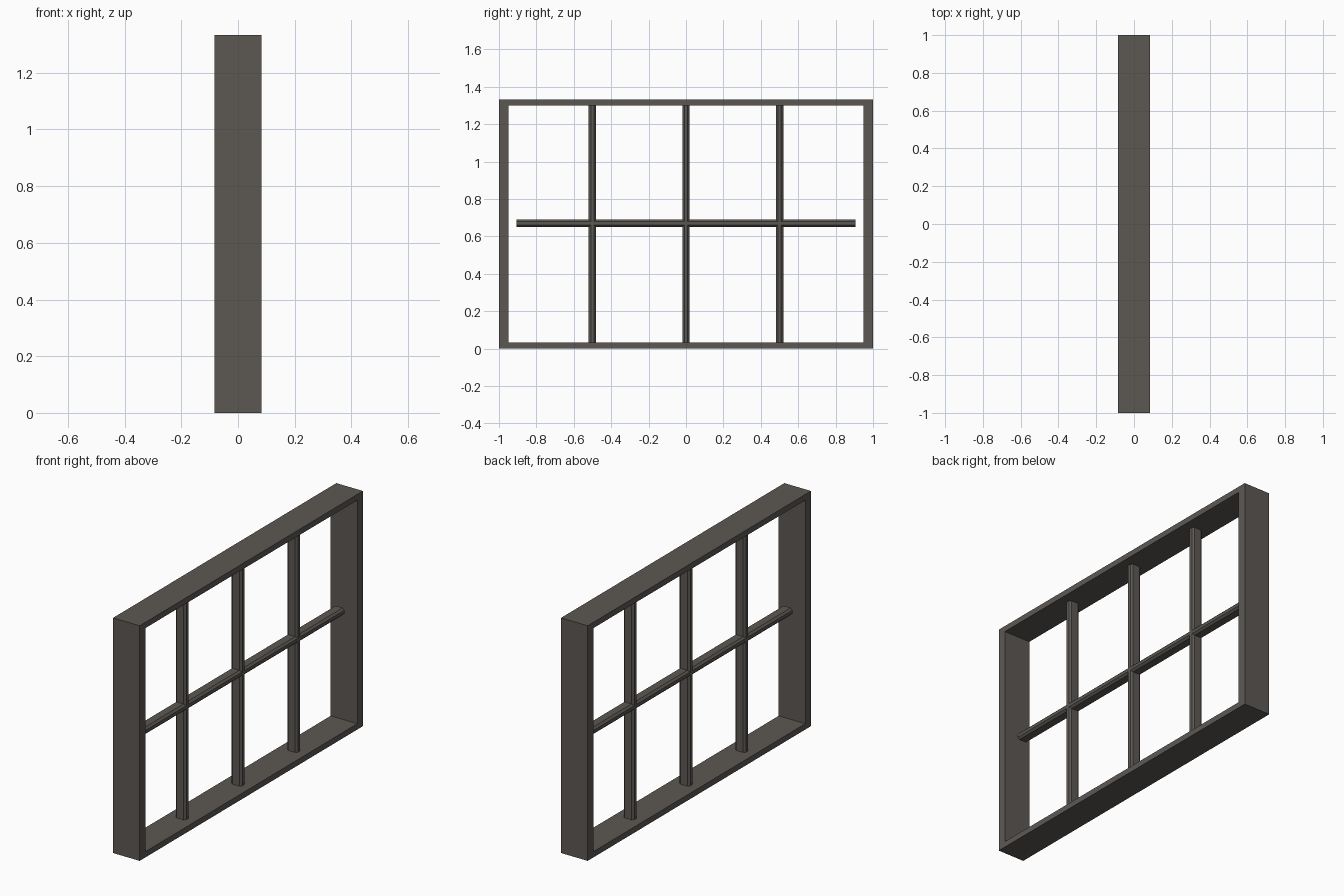
import bpy
import bmesh
from mathutils import Vector

cube = bpy.data.objects.get("Cube")
if cube:
    bpy.data.objects.remove(cube, do_unlink=True)

DEPTH, HEIGHT = 0.167, 1.333
SIDE, RAIL = 0.05, 0.033           # frame member thicknesses
BAR_WIDTH, BAR_DEPTH = 0.04, 0.066
CHAMFER = 0.011

paint = bpy.data.materials.new("dark warm grey")
paint.use_nodes = True
colour = (0.108, 0.099, 0.088, 1)
paint.diffuse_color = colour
paint.node_tree.nodes["Principled BSDF"].inputs["Base Color"].default_value = colour


def make_object(name, bm):
    bmesh.ops.recalc_face_normals(bm, faces=bm.faces)
    mesh = bpy.data.meshes.new(name)
    bm.to_mesh(mesh)
    bm.free()
    mesh.materials.append(paint)
    obj = bpy.data.objects.new(name, mesh)
    bpy.context.collection.objects.link(obj)
    return obj


def extrude_face(bm, points, offset):
    face = bm.faces.new([bm.verts.new(p) for p in points])
    result = bmesh.ops.extrude_face_region(bm, geom=[face], use_keep_orig=True)
    moved = [v for v in result["geom"] if isinstance(v, bmesh.types.BMVert)]
    bmesh.ops.translate(bm, verts=moved, vec=offset)


def glazing_bar(name, start, end):
    """Chamfered bar between two points in the window plane."""
    start, end = Vector(start), Vector(end)
    across = (end - start).normalized().cross(Vector((1, 0, 0)))
    w, d = BAR_WIDTH / 2, BAR_DEPTH / 2
    quarter = [(d, w - CHAMFER), (d - CHAMFER, w)]
    profile = quarter + [(-x, s) for x, s in reversed(quarter)]
    profile += [(-x, -s) for x, s in profile]
    bm = bmesh.new()
    extrude_face(bm, [start + Vector((x, 0, 0)) + across * s for x, s in profile], end - start)
    make_object(name, bm)


# Outer frame: rectangular ring with depth
def ring(side, rail):
    y, top = 1 - side, HEIGHT - rail
    return [(-y, rail), (y, rail), (y, top), (-y, top)]


bm = bmesh.new()
loops = [[bm.verts.new((x, y, z)) for y, z in ring(*inset)]
         for x, inset in ((-DEPTH / 2, (0, 0)), (DEPTH / 2, (0, 0)),
                          (DEPTH / 2, (SIDE, RAIL)), (-DEPTH / 2, (SIDE, RAIL)))]
for k, loop in enumerate(loops):
    following = loops[(k + 1) % 4]
    for i in range(4):
        j = (i + 1) % 4
        bm.faces.new((loop[i], loop[j], following[j], following[i]))
make_object("window_frame", bm)

# Upright glazing bars
for label, y in (("front", -0.5), ("middle", 0), ("back", 0.5)):
    glazing_bar(label + "_upright_bar", (0, y, RAIL), (0, y, HEIGHT - RAIL))

# Cross bar, stopping short of the frame sides
glazing_bar("cross_bar", (0, -0.906, 0.67), (0, 0.906, 0.67))
